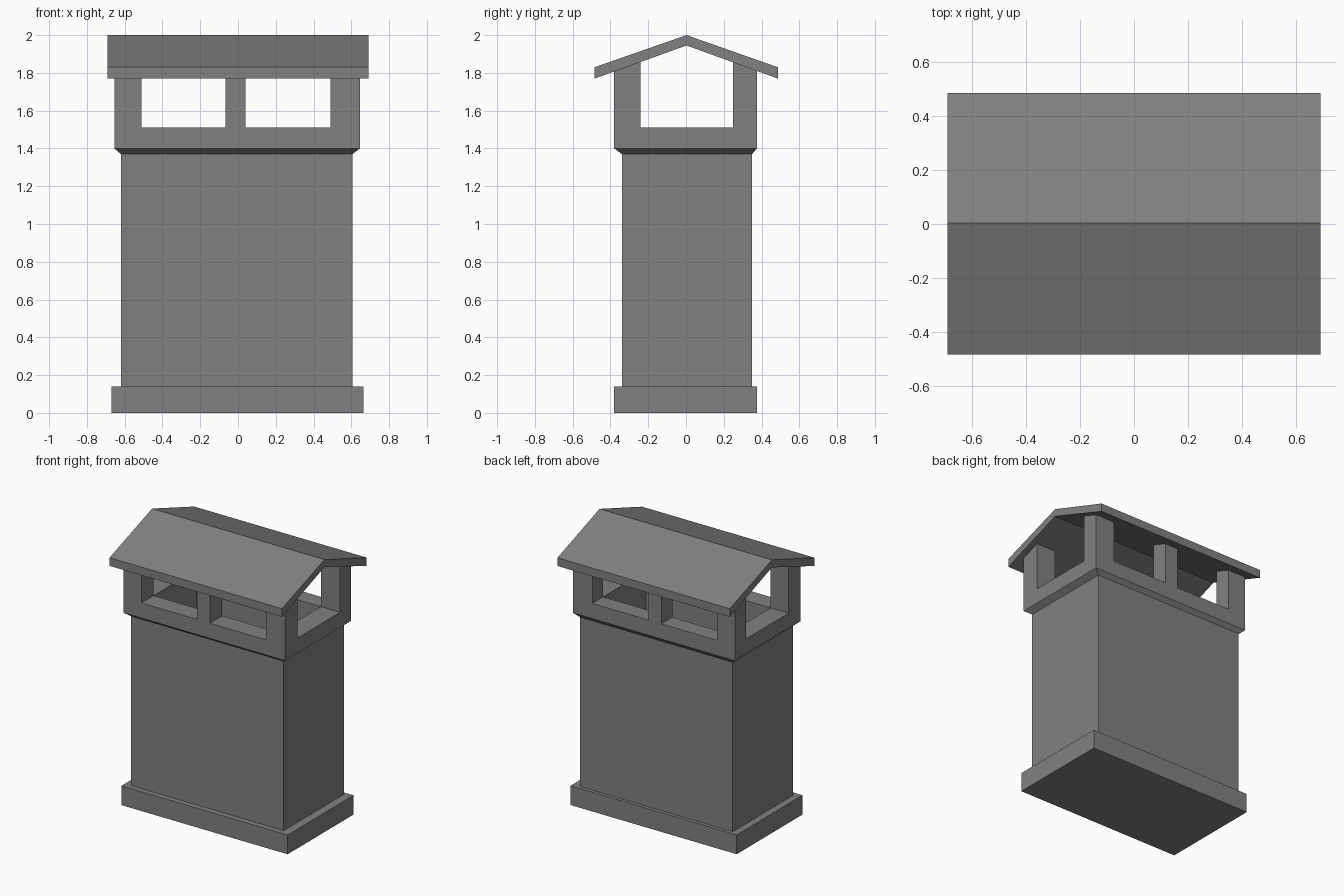
import bpy, bmesh

cube = bpy.data.objects.get("Cube")
if cube:
    bpy.data.objects.remove(cube, do_unlink=True)

stone = bpy.data.materials.new("grey_stone")
stone.use_nodes = True
grey = (0.22, 0.22, 0.22, 1)
stone.diffuse_color = grey
stone.node_tree.nodes["Principled BSDF"].inputs["Base Color"].default_value = grey


def finish(name, bm):
    bmesh.ops.recalc_face_normals(bm, faces=bm.faces)
    mesh = bpy.data.meshes.new(name)
    bm.to_mesh(mesh)
    bm.free()
    mesh.materials.append(stone)
    bpy.context.collection.objects.link(bpy.data.objects.new(name, mesh))


def loft(name, rings):
    """Skin closed point rings together and cap both ends."""
    bm = bmesh.new()
    loops = [[bm.verts.new(p) for p in ring] for ring in rings]
    n = len(loops[0])
    for a, b in zip(loops, loops[1:]):
        for i in range(n):
            j = (i + 1) % n
            bm.faces.new((a[i], a[j], b[j], b[i]))
    bm.faces.new(loops[0])
    bm.faces.new(loops[-1])
    finish(name, bm)


def rect(x0, x1, y0, y1, z):
    heights = z if callable(z) else lambda y: z
    return [(x, y, heights(y)) for x, y in ((x0, y0), (x1, y0), (x1, y1), (x0, y1))]


BASE = (-0.67, 0.665, -0.38, 0.375)
BODY = (-0.62, 0.605, -0.34, 0.35)
COLLAR = (-0.655, 0.645, -0.38, 0.375)
FLUE = (-0.51, 0.49, -0.24, 0.25)
RIDGE_Y = 0.003

# Plinth
loft("base", [rect(*BASE, 0), rect(*BASE, 0.14)])

# Stack with flared collar and open flue
loft("stack", [rect(*BODY, 0.12), rect(*BODY, 1.37), rect(*COLLAR, 1.4),
               rect(*COLLAR, 1.51), rect(*FLUE, 1.51), rect(*FLUE, 0.3)])


# Posts with tops cut to the roof pitch, set slightly into the roof
def post_top(y):
    return 1.96 - 0.36 * abs(y - RIDGE_Y)


columns = {"left": (0.49, 0.645), "middle": (-0.065, 0.04), "right": (-0.655, -0.51)}
rows = {"front": (-0.38, -0.24), "back": (0.25, 0.375)}
for side, xs in columns.items():
    for end, ys in rows.items():
        loft(f"{end}_{side}_post", [rect(*xs, *ys, 1.51), rect(*xs, *ys, post_top)])

# Gabled roof slab
gable = [(-0.484, 1.77), (RIDGE_Y, 1.945), (0.486, 1.77),
         (0.486, 1.83), (RIDGE_Y, 2.0), (-0.484, 1.83)]
loft("roof", [[(x, y, z) for y, z in gable] for x in (-0.692, 0.692)])
